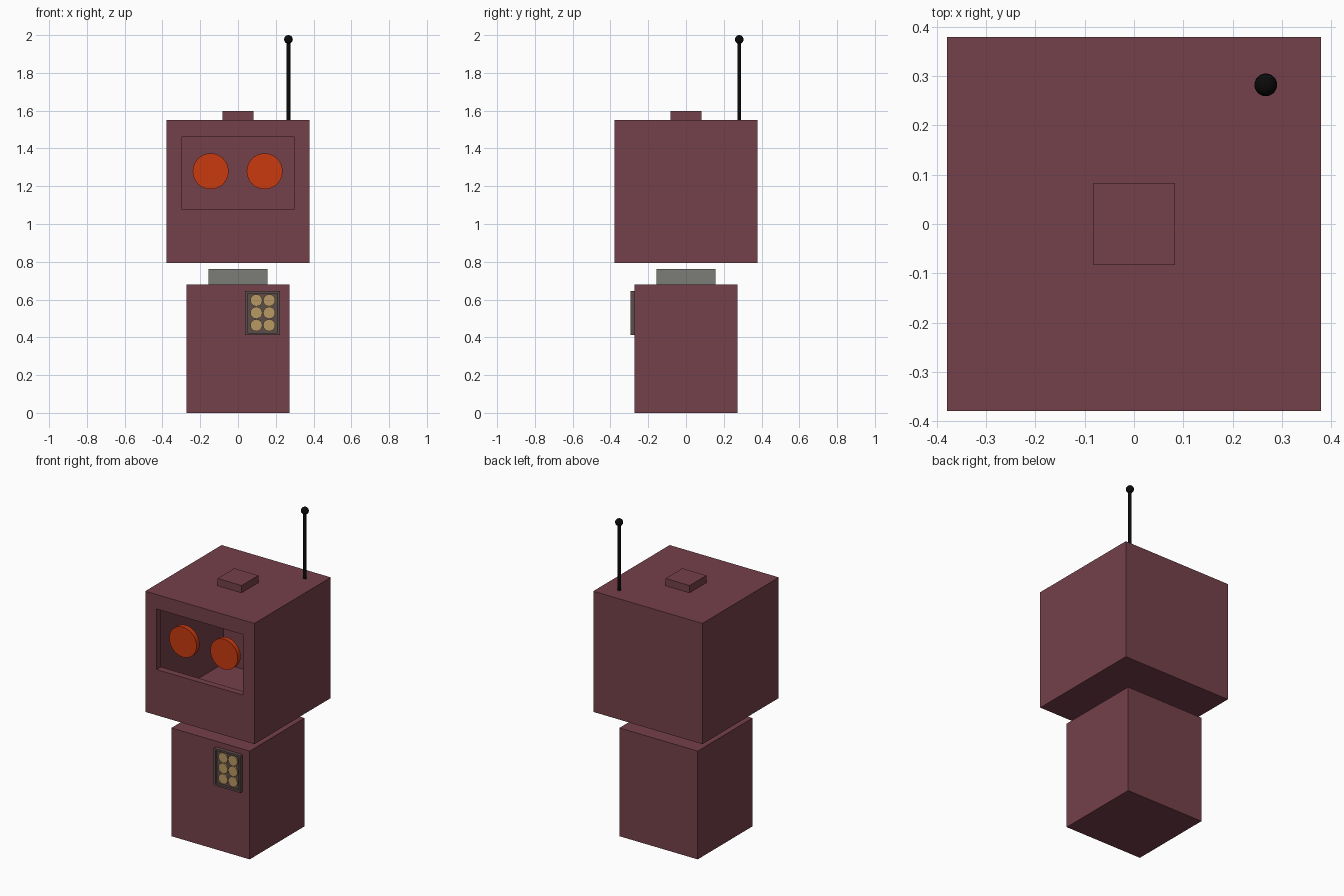
import bpy, bmesh, math
from mathutils import Matrix

cube = bpy.data.objects.get("Cube")
if cube:
    bpy.data.objects.remove(cube, do_unlink=True)


def material(name, rgb):
    mat = bpy.data.materials.new(name)
    mat.use_nodes = True
    mat.diffuse_color = (*rgb, 1)
    bsdf = next(n for n in mat.node_tree.nodes if n.type == 'BSDF_PRINCIPLED')
    bsdf.inputs["Base Color"].default_value = (*rgb, 1)
    return mat


maroon = material("maroon", (0.178, 0.052, 0.069))
orange = material("orange", (0.58, 0.042, 0.005))
grey = material("grey", (0.2, 0.2, 0.19))
keypad_brown = material("keypad_brown", (0.11, 0.073, 0.068))
tan = material("tan", (0.48, 0.32, 0.125))
black = material("black", (0.003, 0.003, 0.003))


def finish(name, bm, mat, smooth=False):
    bmesh.ops.recalc_face_normals(bm, faces=bm.faces)
    mesh = bpy.data.meshes.new(name)
    bm.to_mesh(mesh)
    bm.free()
    mesh.materials.append(mat)
    obj = bpy.data.objects.new(name, mesh)
    bpy.context.collection.objects.link(obj)
    if smooth:
        bpy.ops.object.select_all(action='DESELECT')
        obj.select_set(True)
        bpy.context.view_layer.objects.active = obj
        bpy.ops.object.shade_smooth_by_angle(angle=math.radians(40))
    return obj


def rect_loft(name, mat, rects):
    """Join upright rectangles (x0, x1, z0, z1, y) in order and cap both ends."""
    bm = bmesh.new()
    rings = [[bm.verts.new(p) for p in ((x0, y, z0), (x1, y, z0), (x1, y, z1), (x0, y, z1))]
             for x0, x1, z0, z1, y in rects]
    for a, b in zip(rings, rings[1:]):
        for i in range(4):
            j = (i + 1) % 4
            bm.faces.new((a[i], a[j], b[j], b[i]))
    bm.faces.new(rings[0])
    bm.faces.new(rings[-1])
    return finish(name, bm, mat)


def block(name, mat, half, z0, z1):
    return rect_loft(name, mat, [(-half, half, z0, z1, y) for y in (half, -half)])


def cylinder(name, mat, centre, radius, depth, sides, along_y=False):
    bm = bmesh.new()
    turn = Matrix.Rotation(math.pi / 2, 4, 'X') if along_y else Matrix()
    bmesh.ops.create_cone(bm, cap_ends=True, segments=sides, radius1=radius, radius2=radius,
                          depth=depth, matrix=Matrix.Translation(centre) @ turn)
    return finish(name, bm, mat, smooth=True)


# Body and neck
block("body", maroon, 0.272, 0, 0.68)
block("neck", grey, 0.157, 0.68, 0.763)

# Hollow head with a window in the front wall
H, T, Z0, Z1 = 0.379, 0.042, 0.793, 1.551
outer = (-H, H, Z0, Z1)
window = (-0.3, 0.3, 1.08, 1.46)
inner = (-H + T, H - T, Z0 + T, Z1 - T)
rect_loft("head", maroon, [(*outer, H), (*outer, -H), (*window, -H), (*window, -H + T),
                           (*inner, -H + T), (*inner, H - T)])
block("head_top_button", maroon, 0.083, Z1, 1.597)

# Eyes
for side, x in (("right", -0.145), ("left", 0.141)):
    cylinder(side + "_eye", orange, (x, -0.325, 1.279), 0.095, 0.03, 32, True)

# Antenna
cylinder("antenna_rod", black, (0.267, 0.282, 1.76), 0.01, 0.43, 16)
bm = bmesh.new()
bmesh.ops.create_uvsphere(bm, u_segments=24, v_segments=12, radius=0.023,
                          matrix=Matrix.Translation((0.267, 0.282, 1.977)))
finish("antenna_ball", bm, black, smooth=True)

# Keypad with a raised rim and recessed keys
rim = (0.038, 0.222, 0.412, 0.645)
tray = (0.05, 0.21, 0.424, 0.633)
rect_loft("keypad", keypad_brown, [(*rim, -0.272), (*rim, -0.295), (*tray, -0.295), (*tray, -0.28)])
for row in range(3):
    for col in range(2):
        cylinder(f"key_{row}_{col}", tan, (0.097 + 0.068 * col, -0.283, 0.464 + 0.066 * row),
                 0.032, 0.01, 20, True)
